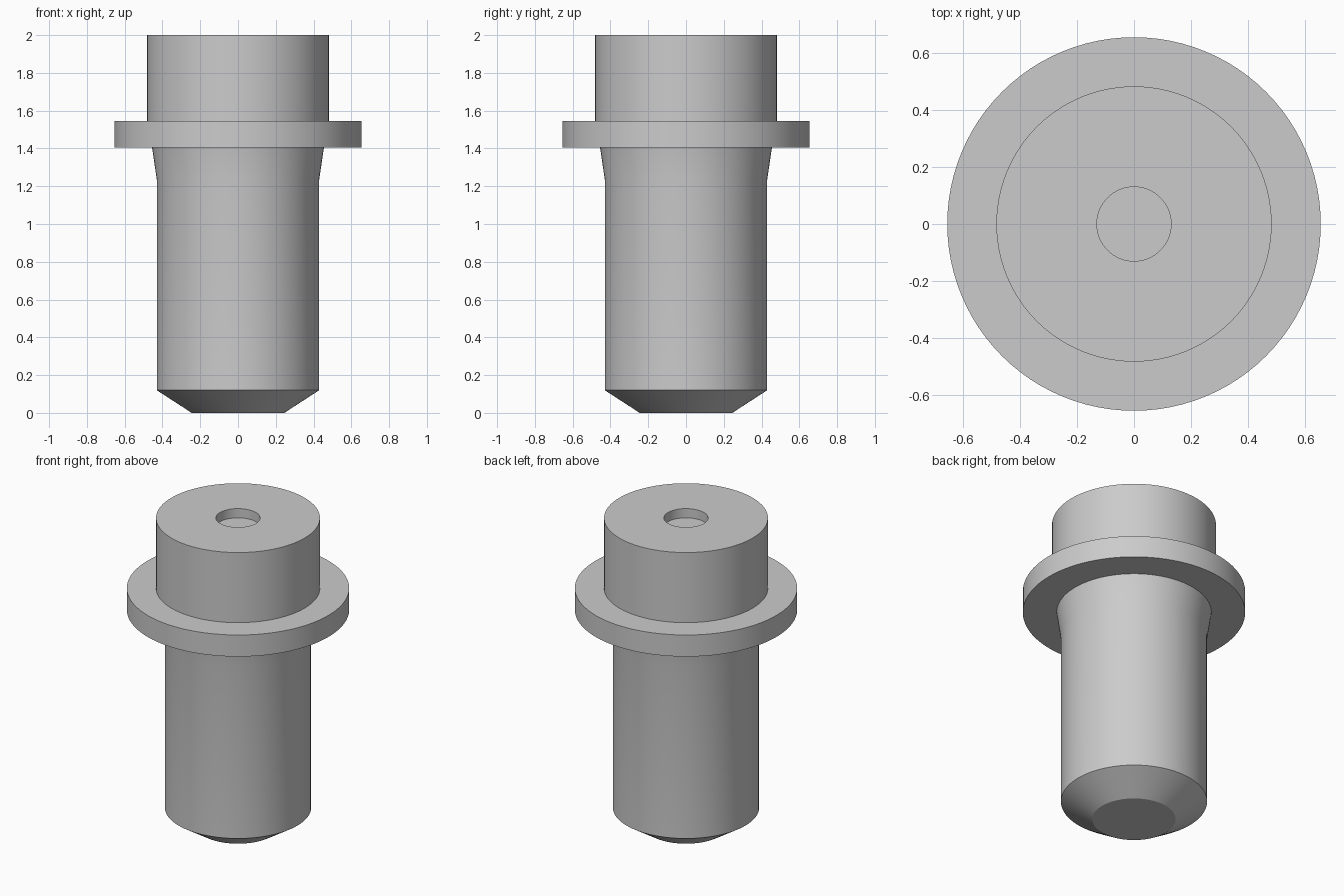
import bpy
import bmesh
import math

SEGMENTS = 96

# Remove the default object
cube = bpy.data.objects.get("Cube")
if cube:
    bpy.data.objects.remove(cube, do_unlink=True)

# Plain grey metal
grey = bpy.data.materials.new("grey_metal")
grey.use_nodes = True
colour = (0.6, 0.6, 0.6, 1.0)
grey.diffuse_color = colour
grey.node_tree.nodes["Principled BSDF"].inputs["Base Color"].default_value = colour


def lathe(name, profile, material):
    """Turn a (radius, height) profile about z into a closed solid."""
    bm = bmesh.new()
    verts = [bm.verts.new((r, 0, z)) for r, z in profile]
    edges = [bm.edges.new(pair) for pair in zip(verts, verts[1:])]
    bmesh.ops.spin(bm, geom=verts + edges, cent=(0, 0, 0), axis=(0, 0, 1),
                   angle=math.tau, steps=SEGMENTS, use_merge=True)
    bmesh.ops.remove_doubles(bm, verts=bm.verts, dist=0.0005)
    bmesh.ops.recalc_face_normals(bm, faces=bm.faces)
    mesh = bpy.data.meshes.new(name)
    bm.to_mesh(mesh)
    bm.free()
    mesh.materials.append(material)
    obj = bpy.data.objects.new(name, mesh)
    bpy.context.collection.objects.link(obj)
    return obj


# Chamfered tip, straight shank and flared neck
shank = [(0, 0), (0.245, 0), (0.43, 0.12), (0.43, 1.235), (0.455, 1.405)]
# Wide collar
collar = [(0.654, 1.405), (0.654, 1.545)]
# Head with a shallow round recess in its top
head = [(0.482, 1.545), (0.482, 2), (0.13, 2), (0.13, 1.94), (0, 1.94)]

pin = lathe("flanged_pin", shank + collar + head, grey)

# Smooth the round walls, keep the rims sharp
bpy.ops.object.select_all(action="DESELECT")
pin.select_set(True)
bpy.context.view_layer.objects.active = pin
bpy.ops.object.shade_smooth_by_angle(angle=math.radians(30))
